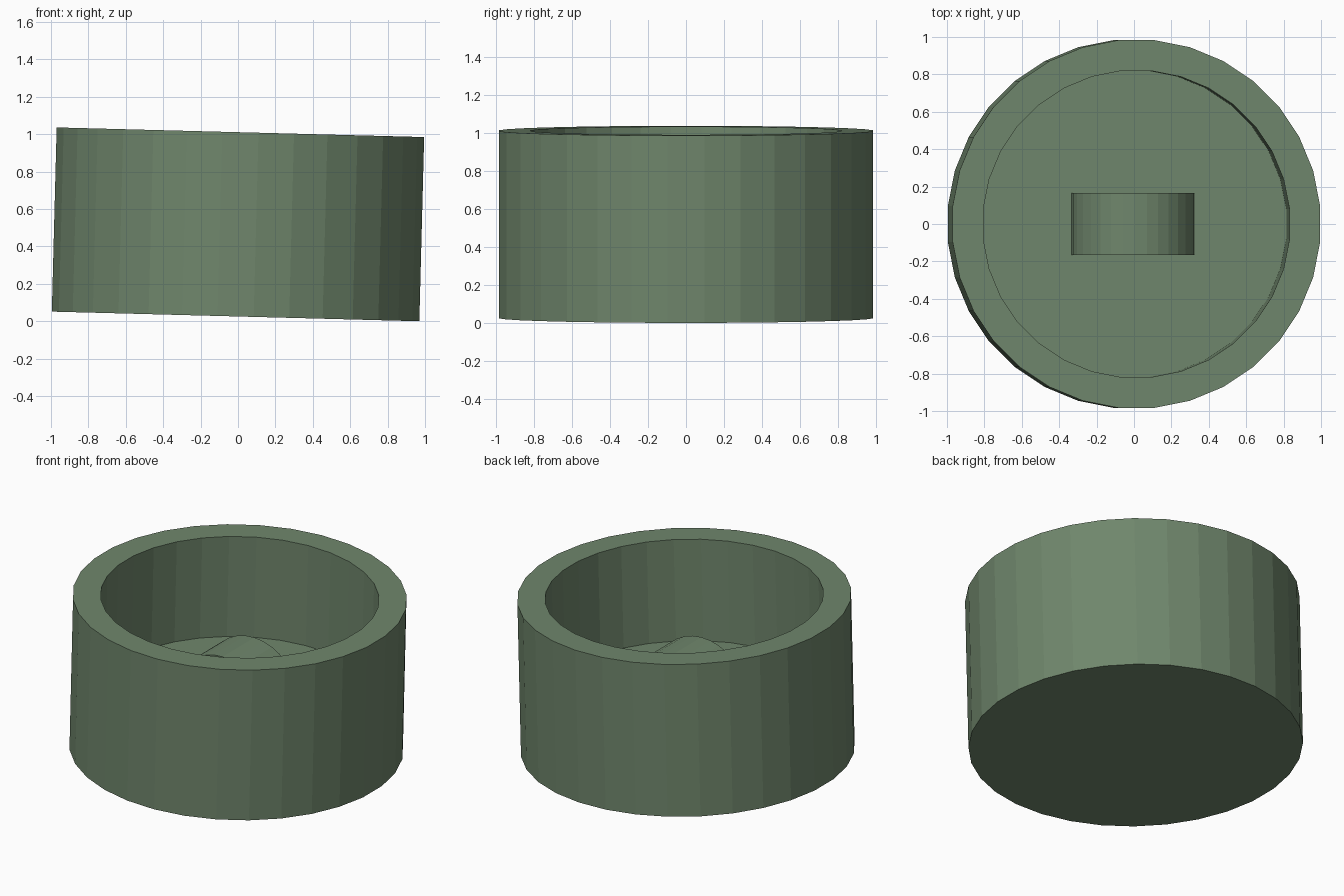
import bpy, bmesh
from math import radians, sin, cos, pi
from mathutils import Matrix

if "Cube" in bpy.data.objects:
    bpy.data.objects.remove(bpy.data.objects["Cube"])

R, H, SIDES = 0.9875, 0.985, 32
INNER, FLOOR = R * 5 / 6, H / 3
TILT = radians(1.5)

mat = bpy.data.materials.new("green")
mat.diffuse_color = (0.16, 0.24, 0.15, 1)
mat.use_nodes = True
mat.node_tree.nodes["Principled BSDF"].inputs["Base Color"].default_value = mat.diffuse_color

# whole model leans slightly about y, then is lifted onto the ground
lean = (Matrix.Translation((-sin(TILT) * H / 2, 0, R * sin(TILT)))
        @ Matrix.Rotation(TILT, 4, 'Y'))


def finish(name, bm):
    bmesh.ops.recalc_face_normals(bm, faces=bm.faces)
    bm.transform(lean)
    mesh = bpy.data.meshes.new(name)
    bm.to_mesh(mesh)
    bm.free()
    mesh.materials.append(mat)
    obj = bpy.data.objects.new(name, mesh)
    bpy.context.collection.objects.link(obj)


# cup: rings joined from outer bottom, over the rim, to the inner floor
bm = bmesh.new()
rings = []
for r, z in [(R, 0), (R, H), (INNER, H), (INNER, FLOOR)]:
    rings.append([bm.verts.new((r * cos(a), r * sin(a), z))
                  for a in (2 * pi * (i + 0.5) / SIDES for i in range(SIDES))])
for a, b in zip(rings, rings[1:]):
    for i in range(SIDES):
        j = (i + 1) % SIDES
        bm.faces.new((a[i], a[j], b[j], b[i]))
bm.faces.new(rings[0])
bm.faces.new(rings[-1])
finish("cup", bm)

# half-round hump lying across the cup floor
bm = bmesh.new()
r = R / 3
steps = SIDES // 2
arc = [(r * cos(pi * i / steps), r * sin(pi * i / steps)) for i in range(steps + 1)]
face = bm.faces.new([bm.verts.new((x, -r / 2, FLOOR + z)) for x, z in arc])
ext = bmesh.ops.extrude_face_region(bm, geom=[face])
bmesh.ops.translate(bm, vec=(0, r, 0),
                    verts=[v for v in ext["geom"] if isinstance(v, bmesh.types.BMVert)])
finish("floor_hump", bm)
